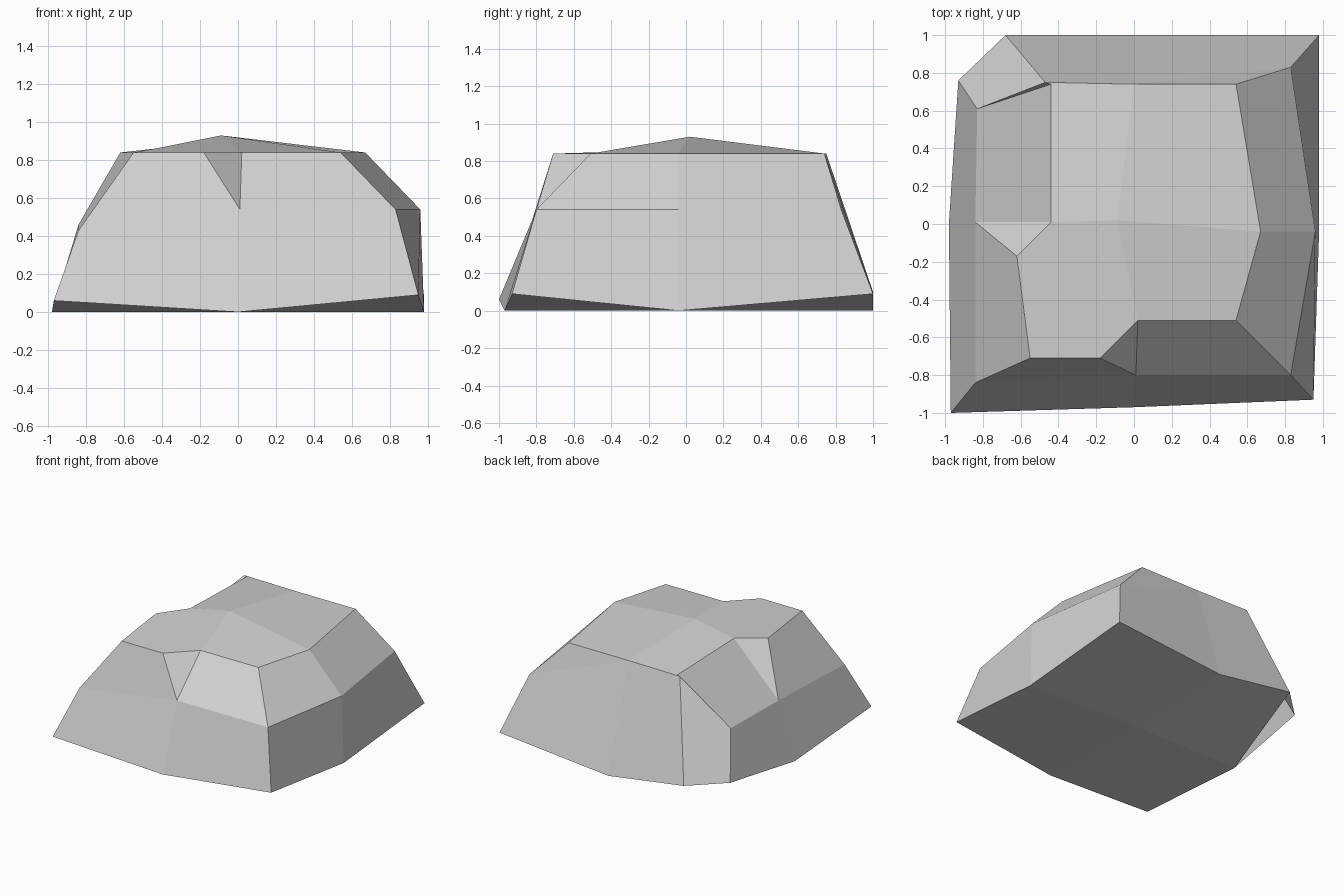
import bpy
import bmesh

cube = bpy.data.objects.get("Cube")
if cube:
    bpy.data.objects.remove(cube, do_unlink=True)

# Stone material
stone = bpy.data.materials.new("pale_grey_stone")
stone.use_nodes = True
grey = (0.65, 0.65, 0.65, 1)
stone.diffuse_color = grey
stone.node_tree.nodes["Principled BSDF"].inputs["Base Color"].default_value = grey

# Rim of the flattish top, running from the front right corner around the rock;
# the doubled middle points are the ends of chipped edges
TOP = 0.84
rim = [(-.55, -.71, TOP), (-.18, -.71, TOP), (.02, -.51, TOP), (.54, -.51, TOP),
       (.67, -.04, TOP), (.54, .74, TOP), (0, .74, TOP), (-.47, .75, TOP),
       (-.44, .74, TOP), (-.44, .01, .86), (-.62, -.17, TOP)]

# Shoulder break; it joins the rim where the back wall rises in one slope
chip_front, chip_side = (.01, -.8, .54), (-.84, .01, .46)
shoulder = [(-.84, -.84, .43), chip_front, chip_front, (.83, -.8, .54),
            (.96, -.04, .54), (.83, .83, .54), rim[6], rim[7],
            (-.83, .61, .46), chip_side, chip_side]

# Foot, with the corners lifted slightly off the ground
foot_front, foot_side = (0, -.97, 0), (-.98, 0, 0)
foot = [(-.97, -1, .06), foot_front, foot_front, (.95, -.93, .09),
        (.98, -.04, 0), (.98, 1, .09), (0, 1, 0), (-.68, 1, .1),
        (-.93, .76, .1), foot_side, foot_side]

peak = (-.09, .02, .93)
ground_centre = (0, 0, 0)

bm = bmesh.new()
made = {}


def add_face(points):
    """Add a face, sharing vertices and collapsing repeated points."""
    points = list(dict.fromkeys(points))
    if len(points) > 2:
        for p in points:
            if p not in made:
                made[p] = bm.verts.new(p)
        bm.faces.new([made[p] for p in points])


# Walls: bridge foot to shoulder to rim
count = len(rim)
for lower, upper in ((foot, shoulder), (shoulder, rim)):
    for i in range(count):
        j = (i + 1) % count
        add_face([lower[i], lower[j], upper[j], upper[i]])

# Top: four facets meeting at the peak
for start, end in ((2, 4), (4, 6), (6, 9), (9, 13)):
    add_face([peak] + [rim[i % count] for i in range(start, end + 1)])

# Underside: four panels meeting at the ground centre
for a, corner, b in ((2, 3, 4), (4, 5, 6), (6, 7, 9), (10, 0, 1)):
    add_face([ground_centre, foot[b], foot[corner], foot[a]])

bmesh.ops.recalc_face_normals(bm, faces=bm.faces[:])
mesh = bpy.data.meshes.new("rock")
bm.to_mesh(mesh)
bm.free()
mesh.materials.append(stone)
rock = bpy.data.objects.new("rock", mesh)
bpy.context.collection.objects.link(rock)
